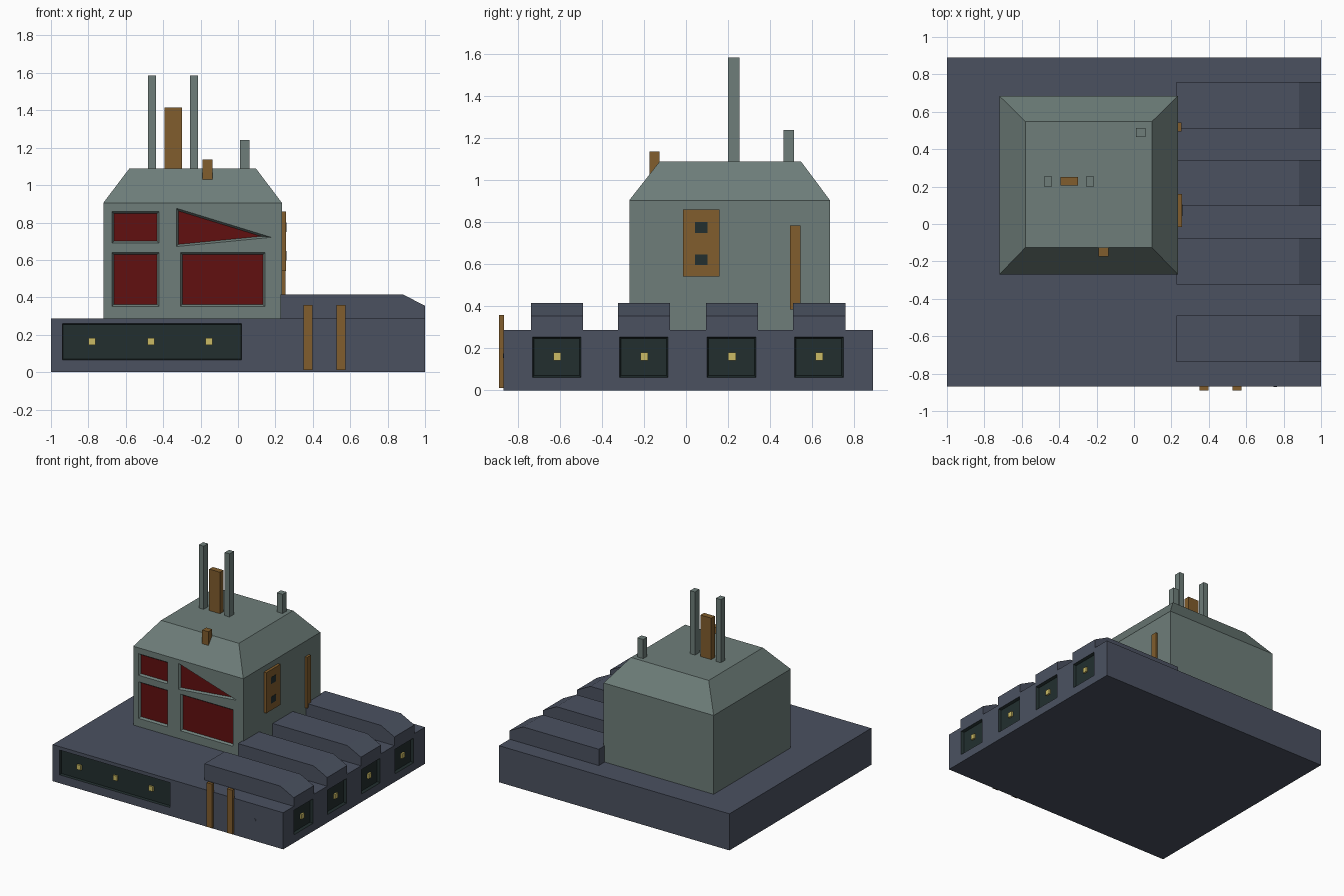
import bpy, bmesh, math
from mathutils import Vector

if "Cube" in bpy.data.objects:
    bpy.data.objects.remove(bpy.data.objects["Cube"])


def material(name, rgb):
    m = bpy.data.materials.new(name)
    m.diffuse_color = (*rgb, 1)
    m.use_nodes = True
    m.node_tree.nodes["Principled BSDF"].inputs["Base Color"].default_value = m.diffuse_color
    return m


SLATE = material("slate blue", (0.070, 0.083, 0.118))
GREEN = material("grey green", (0.156, 0.208, 0.194))
RED = material("dark red", (0.120, 0.005, 0.005))
BROWN = material("rust brown", (0.220, 0.110, 0.026))
DARK = material("dark panel", (0.016, 0.028, 0.028))
YELLOW = material("pale yellow", (0.600, 0.500, 0.130))


def finish(bm, name, mat):
    bmesh.ops.recalc_face_normals(bm, faces=bm.faces)
    me = bpy.data.meshes.new(name)
    bm.to_mesh(me)
    bm.free()
    ob = bpy.data.objects.new(name, me)
    bpy.context.collection.objects.link(ob)
    if mat:
        me.materials.append(mat)
    return ob


def loft(name, rings, mat):
    """Closed solid through rings of equal point count."""
    bm = bmesh.new()
    vs = [[bm.verts.new(p) for p in r] for r in rings]
    n = len(vs[0])
    bm.faces.new(vs[0])
    bm.faces.new(vs[-1])
    for a, b in zip(vs, vs[1:]):
        for i in range(n):
            bm.faces.new((a[i], a[(i + 1) % n], b[(i + 1) % n], b[i]))
    return finish(bm, name, mat)


def rect(x0, x1, y0, y1, z):
    return [(x0, y0, z), (x1, y0, z), (x1, y1, z), (x0, y1, z)]


def box(name, x0, x1, y0, y1, z0, z1, mat):
    return loft(name, [rect(x0, x1, y0, y1, z0), rect(x0, x1, y0, y1, z1)], mat)


def add_pocket(bm, pts, out, wall, depth, rim):
    """Cutter for a recess with slanted rim; pts are (across, height)."""
    out = Vector(out)
    flat = [Vector((u, 0, z)) if out.y else Vector((0, u, z)) for u, z in pts]
    outer = [bm.verts.new(p + out * 0.002 + Vector((abs(out.x), abs(out.y), 0)) * wall)
             for p in flat]
    f = bm.faces.new(outer)
    f.normal_update()
    if f.normal.dot(out) > 0:
        f.normal_flip()
    bmesh.ops.inset_individual(bm, faces=[f], thickness=rim, depth=depth + 0.002,
                               use_even_offset=True)
    bm.faces.new(outer)


def carve(body, cutter_bm, inner_mat, rule):
    """Cut the pockets, then colour the faces that satisfy the rule."""
    cutter = finish(cutter_bm, "cutter", None)
    cutter.hide_render = True
    mod = body.modifiers.new("pockets", "BOOLEAN")
    mod.operation, mod.solver, mod.object = "DIFFERENCE", "EXACT", cutter
    bpy.context.view_layer.update()
    dg = bpy.context.evaluated_depsgraph_get()
    me = bpy.data.meshes.new_from_object(body.evaluated_get(dg))
    body.modifiers.clear()
    body.data = me
    me.materials.clear()
    me.materials.append(SLATE if body.name == "base" else GREEN)
    me.materials.append(inner_mat)
    for p in me.polygons:
        p.material_index = 1 if rule(p.center, p.normal) else 0
    bpy.data.objects.remove(cutter)


def quad(u0, u1, z0, z1):
    return [(u0, z0), (u1, z0), (u1, z1), (u0, z1)]


FRONT, SIDE = -0.868, 1.0
RIDGES = [-0.613, -0.199, 0.219, 0.634]

# Base slab with recessed dark panels
base = box("base", -1, 1, FRONT, 0.89, 0, 0.287, SLATE)
bm = bmesh.new()
add_pocket(bm, quad(-0.94, 0.02, 0.065, 0.26), (0, -1, 0), FRONT, 0.02, 0.004)
for y in RIDGES:
    add_pocket(bm, quad(y - 0.119, y + 0.115, 0.062, 0.256), (1, 0, 0), SIDE, 0.02, 0.008)
carve(base, bm, DARK, lambda c, n: abs(c.x) < 0.999 and FRONT + 0.001 < c.y < 0.889
      and 0.001 < c.z < 0.286)

# Panel lights
for i, x in enumerate((-0.78, -0.465, -0.155)):
    box(f"front_light_{i}", x - 0.018, x + 0.018, FRONT + 0.006, FRONT + 0.022,
        0.145, 0.183, YELLOW)
for i, y in enumerate(RIDGES):
    box(f"side_light_{i}", SIDE - 0.022, SIDE - 0.006, y - 0.018, y + 0.018,
        0.142, 0.18, YELLOW)

# Roof ridges running to the right edge
profile = [(0.226, 0.28), (1, 0.28), (1, 0.355), (0.882, 0.415), (0.226, 0.415)]
for i, y in enumerate(RIDGES):
    loft(f"ridge_{i}", [[(x, y + s, z) for x, z in profile] for s in (-0.124, 0.124)], SLATE)

# Cabin with chamfered roof and recessed windows
cabin = loft("cabin", [rect(-0.72, 0.235, -0.27, 0.685, 0.28),
                       rect(-0.72, 0.235, -0.27, 0.685, 0.905),
                       rect(-0.58, 0.095, -0.125, 0.547, 1.09)], GREEN)
bm = bmesh.new()
for pts in (quad(-0.675, -0.42, 0.688, 0.86), quad(-0.675, -0.42, 0.35, 0.64),
            quad(-0.31, 0.145, 0.35, 0.64), [(-0.33, 0.67), (0.185, 0.72), (-0.33, 0.878)]):
    add_pocket(bm, pts, (0, -1, 0), -0.27, 0.015, 0.012)
carve(cabin, bm, RED, lambda c, n: n.y < -0.9 and c.y > -0.268)

# Roof masts, chimney and front bracket
for i, x in enumerate((-0.459, -0.235)):
    box(f"tall_mast_{i}", x - 0.021, x + 0.021, 0.2, 0.254, 1.08, 1.585, GREEN)
box("chimney", -0.394, -0.3, 0.206, 0.25, 1.08, 1.415, BROWN)
box("short_mast", 0.012, 0.062, 0.464, 0.514, 1.08, 1.24, GREEN)
box("roof_bracket", -0.189, -0.136, -0.174, -0.125, 1.03, 1.138, BROWN)

# Door plate with two dark openings, and pipe on the right wall
box("door_plate", 0.23, 0.256, -0.015, 0.16, 0.542, 0.86, BROWN)
for i, z in enumerate((0.622, 0.775)):
    box(f"door_opening_{i}", 0.25, 0.258, 0.042, 0.103, z - 0.026, z + 0.026, DARK)
box("wall_pipe", 0.23, 0.253, 0.494, 0.544, 0.385, 0.785, BROWN)

# Front posts
for i, x in enumerate((0.373, 0.55)):
    box(f"front_post_{i}", x - 0.024, x + 0.024, -0.89, -0.866, 0.012, 0.358, BROWN)

# Small stud on the front
stud = [(0.755 + 0.01 * math.cos(a * math.pi / 4), 0.165 + 0.01 * math.sin(a * math.pi / 4))
        for a in range(8)]
loft("stud", [[(x, y, z) for x, z in stud] for y in (FRONT - 0.003, FRONT + 0.004)], SLATE)
